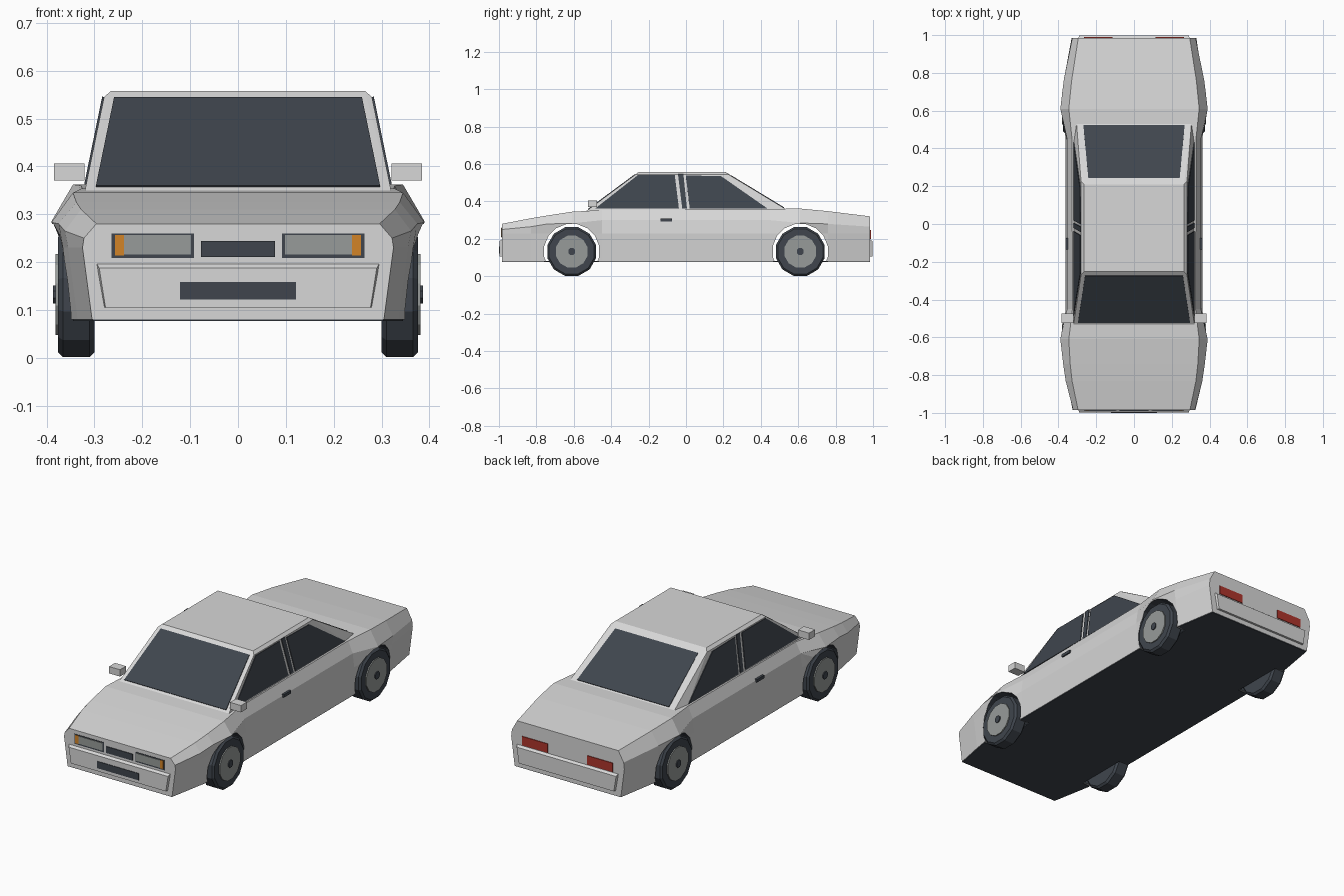
import bpy, bmesh, math
from mathutils import Vector, Matrix

old = bpy.data.objects.get("Cube")
if old:
    bpy.data.objects.remove(old, do_unlink=True)


def material(name, *rgb):
    mat = bpy.data.materials.new(name)
    mat.use_nodes = True
    color = (*rgb, 1)
    mat.diffuse_color = color
    mat.node_tree.nodes["Principled BSDF"].inputs["Base Color"].default_value = color
    return mat


paint = material("light grey paint", .68, .68, .68)
dark = material("dark glass and rubber", .05, .06, .075)
silver = material("silver grey", .31, .33, .32)
orange = material("orange lamp", .65, .23, .02)
red = material("red lamp", .42, .035, .025)


def finish(name, bm, *mats):
    bmesh.ops.recalc_face_normals(bm, faces=bm.faces[:])
    mesh = bpy.data.meshes.new(name)
    bm.to_mesh(mesh)
    bm.free()
    for mat in mats:
        mesh.materials.append(mat)
    obj = bpy.data.objects.new(name, mesh)
    bpy.context.scene.collection.objects.link(obj)
    return obj


def hull(name, half, mat):
    """Convex solid from points on one side, mirrored across x."""
    bm = bmesh.new()
    for x, y, z in half:
        for s in (-1, 1):
            bm.verts.new((s * x, y, z))
    res = bmesh.ops.convex_hull(bm, input=bm.verts[:])
    bmesh.ops.dissolve_limit(bm, angle_limit=.01, verts=bm.verts[:], edges=bm.edges[:])
    return finish(name, bm, mat)


def plate(name, corners, mat, height=.004):
    """Thin plate lying on a surface, facing away from the middle of the car."""
    pts = [Vector(c) for c in corners]
    normal = (pts[1] - pts[0]).cross(pts[2] - pts[0]).normalized()
    mid = sum(pts, Vector()) / len(pts)
    if normal.dot(mid - Vector((0, 0, .25))) < 0:
        normal.negate()
    bm = bmesh.new()
    low = [bm.verts.new(p - normal * .003) for p in pts]
    top = [bm.verts.new(p + normal * height) for p in pts]
    bm.faces.new(low)
    bm.faces.new(top)
    n = len(pts)
    for i in range(n):
        j = (i + 1) % n
        bm.faces.new((low[i], low[j], top[j], top[i]))
    return finish(name, bm, mat)


def rect(name, x0, x1, y, z0, z1, mat, height=.004):
    return plate(name, [(x0, y, z0), (x1, y, z0), (x1, y, z1), (x0, y, z1)], mat, height)


def box(name, center, size, mat):
    bm = bmesh.new()
    bmesh.ops.create_cube(bm, size=1, matrix=Matrix.Translation(center) @ Matrix.Diagonal((*size, 1)))
    return finish(name, bm, mat)


def disc(name, x0, x1, y, z, radius, sides, mats, bevel=0):
    """Cylinder along x."""
    bm = bmesh.new()
    turn = Matrix.Rotation(math.pi / 2, 4, 'Y') @ Matrix.Rotation(math.pi / sides, 4, 'Z')
    bmesh.ops.create_cone(bm, cap_ends=True, segments=sides, radius1=radius, radius2=radius,
                          depth=abs(x1 - x0),
                          matrix=Matrix.Translation(((x0 + x1) / 2, y, z)) @ turn)
    if bevel:
        rims = [e for e in bm.edges if any(len(f.verts) > 4 for f in e.link_faces)]
        bmesh.ops.bevel(bm, geom=rims, offset=bevel, segments=1, affect='EDGES')
    return finish(name, bm, *mats)


AXLE, HUB_Z, FLOOR = .611, .132, .08

# Lower body: y, sill x, crease x, shoulder x and z, top edge x and z
stations = [
    (-.985, .305, .325, .322, .25, .296, .28),
    (-.83, .335, .355, .362, .265, .328, .31),
    (-.74, .35, .366, .375, .28, .338, .325),
    (-.61, .355, .372, .39, .283, .345, .345),
    (-.45, .355, .363, .354, .3, .326, .354),
    (.45, .355, .363, .354, .3, .328, .36),
    (.61, .355, .372, .39, .285, .345, .362),
    (.76, .348, .364, .372, .28, .33, .348),
    (.985, .31, .33, .326, .265, .295, .32),
]
bm = bmesh.new()
rings = []
for y, sill, crease, shoulder, zs, top, zt in stations:
    half = [(sill, FLOOR), (crease, .23), (shoulder, zs), (top, zt)]
    loop = half + [(-x, z) for x, z in reversed(half)]
    rings.append([bm.verts.new((x, y, z)) for x, z in loop])
for a, b in zip(rings, rings[1:]):
    for i in range(8):
        j = (i + 1) % 8
        bm.faces.new((a[i], a[j], b[j], b[i]))
bm.faces.new(rings[0])
bm.faces.new(rings[-1])
body = finish("lower_body", bm, paint, dark)

# Wheel arches cut through the body
for label, y in (("front", -AXLE), ("rear", AXLE)):
    cutter = disc(label + "_arch_cutter", -.6, .6, y, HUB_Z, .15, 16, (paint, dark))
    for poly in cutter.data.polygons:
        poly.material_index = 1
    cutter.hide_render = True
    cutter.hide_set(True)
    cut = body.modifiers.new(label + "_arch", 'BOOLEAN')
    cut.operation = 'DIFFERENCE'
    cut.solver = 'EXACT'
    cut.object = cutter

# Dark floor, narrowed between the wheels
outline = [(.303, -.983), (.345, -.76), (.297, -.755), (.297, -.467), (.353, -.465),
           (.353, .465), (.297, .467), (.297, .755), (.346, .76), (.308, .983)]
plate("floor", [(x, y, FLOOR) for x, y in outline]
      + [(-x, y, FLOOR) for x, y in reversed(outline)], dark, .003)

# Cabin
hull("cabin", [(.322, -.545, .34), (.322, .46, .34), (.305, .545, .352),
               (.28, -.268, .545), (.28, .225, .545),
               (.265, -.252, .558), (.265, .21, .558)], paint)


def screen(name, x_low, x_top, y_low, y_top, z_low, z_top):
    plate(name, [(-x_low, y_low, z_low), (x_low, y_low, z_low),
                 (x_top, y_top, z_top), (-x_top, y_top, z_top)], dark)


screen("windscreen", .297, .259, -.522, -.272, .357, .542)
screen("rear_window", .268, .242, .523, .242, .365, .535)

# Side windows as (y, z) outlines on the sloping cabin side
side_windows = {
    "front_side_window": [(-.485, .362), (-.258, .54), (-.06, .54), (-.038, .362)],
    "door_pillar_strip": [(-.02, .362), (-.043, .545), (-.014, .545), (.005, .362)],
    "rear_side_window": [(.02, .362), (-.001, .538), (.187, .535), (.435, .362)],
}

for side, s in (("left", 1), ("right", -1)):
    for name, pts in side_windows.items():
        plate(side + "_" + name,
              [(s * (.322 - (z - .34) * .205), y, z) for y, z in pts], dark)

    # Mirrors and door handles
    box(side + "_mirror", (s * .353, -.5, .388), (.064, .05, .036), paint)
    box(side + "_door_handle", (s * .352, -.105, .3), (.02, .06, .016), dark)

    # Lamps
    rect(side + "_headlamp_frame", s * .092, s * .264, -.985, .208, .26, dark, .002)
    rect(side + "_headlamp_lens", s * .098, s * .238, -.985, .216, .256, silver, .005)
    rect(side + "_indicator", s * .238, s * .257, -.985, .214, .257, orange, .005)
    rect(side + "_tail_lamp", s * .115, s * .265, .985, .2, .247, red)

    # Wheels
    for label, y in (("front", -AXLE), ("rear", AXLE)):
        name = side + "_" + label
        disc(name + "_tyre", s * .3, s * .376, y, HUB_Z, .135, 12, [dark], .01)
        disc(name + "_rim", s * .36, s * .382, y, HUB_Z, .088, 12, [silver])
        disc(name + "_hub", s * .37, s * .387, y, HUB_Z, .02, 8, [dark])

# Bumpers
for label, s in (("front", -1), ("rear", 1)):
    hull(label + "_bumper", [(.297, s * .98, .2), (.28, s * .98, .105),
                             (.29, s * .997, .187), (.277, s * .997, .105)], paint)

# Front grille and number plate panel
rect("grille", -.077, .077, -.985, .21, .244, dark)
rect("front_plate", -.121, .121, -.997, .122, .158, dark, .003)
